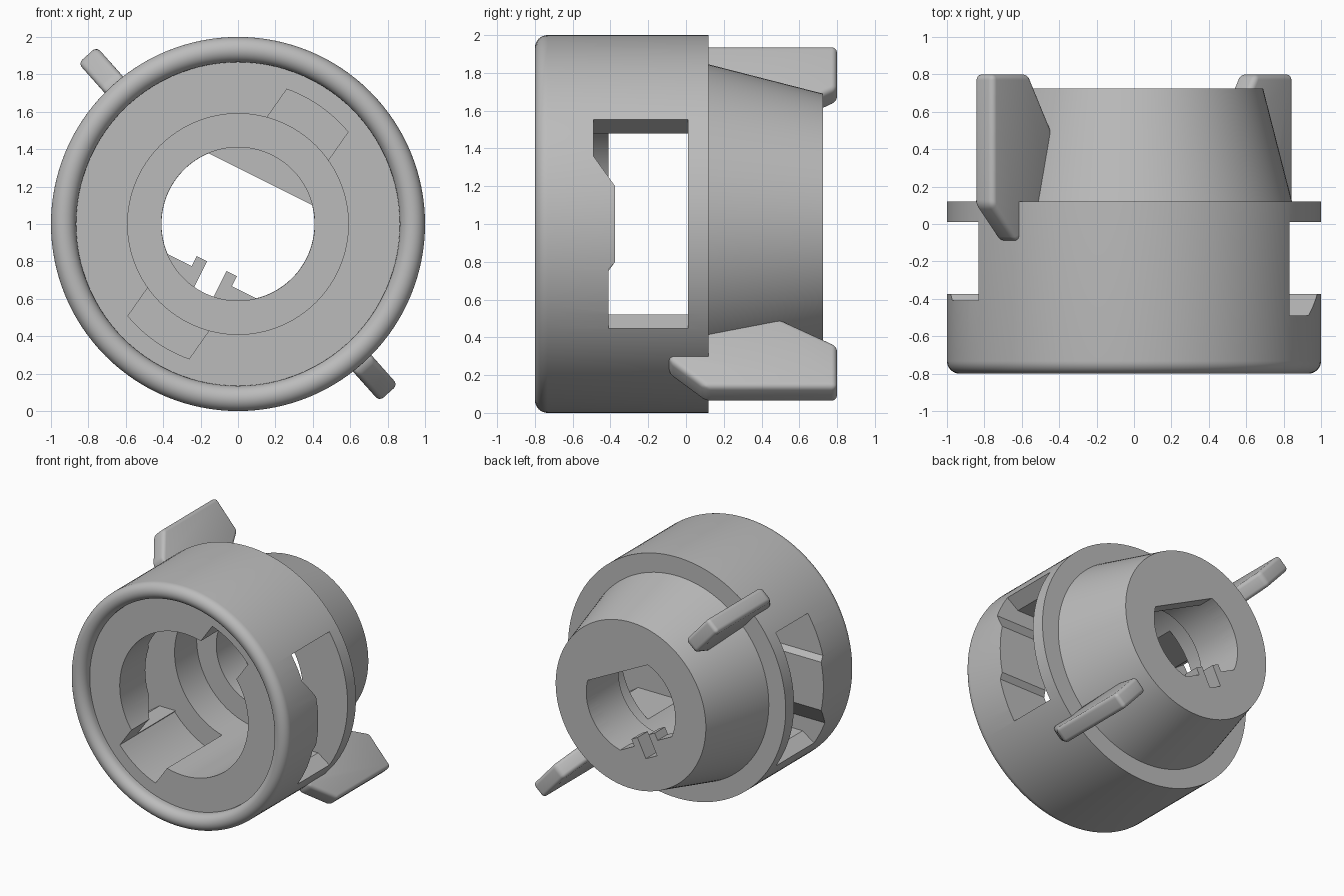
import bpy, bmesh, math
from mathutils import Matrix, Vector

if "Cube" in bpy.data.objects:
    bpy.data.objects.remove(bpy.data.objects["Cube"])

CENTRE = Vector((0, 0, 1))
AXIS = Vector((0, 1, 0))

grey = bpy.data.materials.new("plain grey")
grey.use_nodes = True
grey.diffuse_color = (0.5, 0.5, 0.5, 1)
grey.node_tree.nodes["Principled BSDF"].inputs["Base Color"].default_value = (0.5, 0.5, 0.5, 1)


def radial(deg):
    a = math.radians(deg)
    return Vector((math.cos(a), 0, math.sin(a)))


def tangent(deg):
    return radial(deg + 90)


def arc(cx, cy, r, start, end, steps):
    """Points along an arc, angles in degrees."""
    angles = [math.radians(start + (end - start) * i / steps) for i in range(steps + 1)]
    return [(cx + r * math.cos(a), cy + r * math.sin(a)) for a in angles]


def finish(bm, name):
    bmesh.ops.recalc_face_normals(bm, faces=bm.faces)
    mesh = bpy.data.meshes.new(name)
    bm.to_mesh(mesh)
    bm.free()
    mesh.materials.append(grey)
    obj = bpy.data.objects.new(name, mesh)
    bpy.context.collection.objects.link(obj)
    return obj


def prism(name, points, low, high, across, up, along):
    """Outline in the across/up plane, extruded along the third direction."""
    bm = bmesh.new()
    base = [bm.verts.new(CENTRE + across * p + up * q + along * low) for p, q in points]
    face = bm.faces.new(base)
    ext = bmesh.ops.extrude_face_region(bm, geom=[face])
    moved = [v for v in ext["geom"] if isinstance(v, bmesh.types.BMVert)]
    bmesh.ops.translate(bm, verts=moved, vec=along * (high - low))
    return finish(bm, name)


def activate(obj):
    bpy.ops.object.select_all(action="DESELECT")
    obj.select_set(True)
    bpy.context.view_layer.objects.active = obj


def cut(target, cutter):
    mod = target.modifiers.new("cut", "BOOLEAN")
    mod.operation = "DIFFERENCE"
    mod.solver = "EXACT"
    mod.object = cutter
    cutter.hide_render = True
    activate(target)
    bpy.ops.object.modifier_apply(modifier=mod.name)
    bpy.data.objects.remove(cutter)


# Body: turned profile (radius, y) with stepped bore, rounded rim and tapered back
profile = [(0, 0.59), (0.41, 0.59), (0.41, 0.3), (0.59, 0.3), (0.59, -0.71), (0.865, -0.71)]
profile += arc(0.9325, -0.7325, 0.0675, 180, 360, 16)
profile += [(1, 0.12), (0.845, 0.12), (0.69, 0.725), (0, 0.725)]
bm = bmesh.new()
verts = [bm.verts.new(CENTRE + Vector((r, y, 0))) for r, y in profile]
edges = [bm.edges.new(pair) for pair in zip(verts, verts[1:])]
bmesh.ops.spin(bm, geom=verts + edges, cent=CENTRE, axis=AXIS, angle=math.tau, steps=128)
bmesh.ops.remove_doubles(bm, verts=bm.verts, dist=0.0001)
body = finish(bm, "body")

# Side windows with a cam edge, and the entry slots beside them
cam = [(0.01, -0.48), (-0.41, -0.48), (-0.41, -0.24), (-0.375, -0.2),
       (-0.375, 0.2), (-0.49, 0.36), (-0.49, 0.48), (0.01, 0.48)]
slot = [(0.3, -0.2)] + arc(0, 0, 0.767, -15.1, 15.1, 10) + [(0.3, 0.2)]
for turn in (0, 180):
    R, T = radial(turn), tangent(turn)
    cut(body, prism("window_cutter", cam, 0.1, 1.2, AXIS, T, R))
    for side, front in ((1, -0.49), (-1, -0.41)):
        flare = [(0.715, 0.47 * side), (1.08, 0.73 * side), (1.08, 0.47 * side)]
        cut(body, prism("flare_cutter", flare, front, 0.01, R, T, AXIS))
    cut(body, prism("slot_cutter", slot, -0.78, 0.01, radial(turn + 55), tangent(turn + 55), AXIS))

# Keyed opening in the back wall: round with two flats, two tabs and a notch
top = math.degrees(math.asin(0.268 / 0.409))
bottom = math.degrees(math.asin(0.312 / 0.409))
key = [(0.12, -0.312), (0.12, -0.252), (0.058, -0.252), (0.058, -0.425)]
opening = arc(0, 0, 0.409, -bottom, top, 24) + arc(0, 0, 0.409, 180 - top, 180 + bottom, 24)
opening += [(-u, v) for u, v in key] + key[::-1]
cut(body, prism("opening_cutter", opening, 0.575, 0.8, radial(-26.6), tangent(-26.6), AXIS))

# Two grip fins with rounded edges
fin = [(1.21, 0.1), (1.21, 0.8), (0.91, 0.8), (0.72, 0.49), (0.72, 0.05), (0.96, -0.09), (1.02, -0.09)]
fins = []
for name, angle in (("upper_fin", 131.7), ("lower_fin", 311.7)):
    obj = prism(name, fin, -0.066, 0.066, radial(angle), AXIS, tangent(angle))
    bevel = obj.modifiers.new("rounding", "BEVEL")
    bevel.width = 0.05
    bevel.segments = 5
    bevel.limit_method = "ANGLE"
    activate(obj)
    bpy.ops.object.modifier_apply(modifier=bevel.name)
    fins.append(obj)

for obj in [body] + fins:
    activate(obj)
    bpy.ops.object.shade_smooth_by_angle(angle=math.radians(30))
